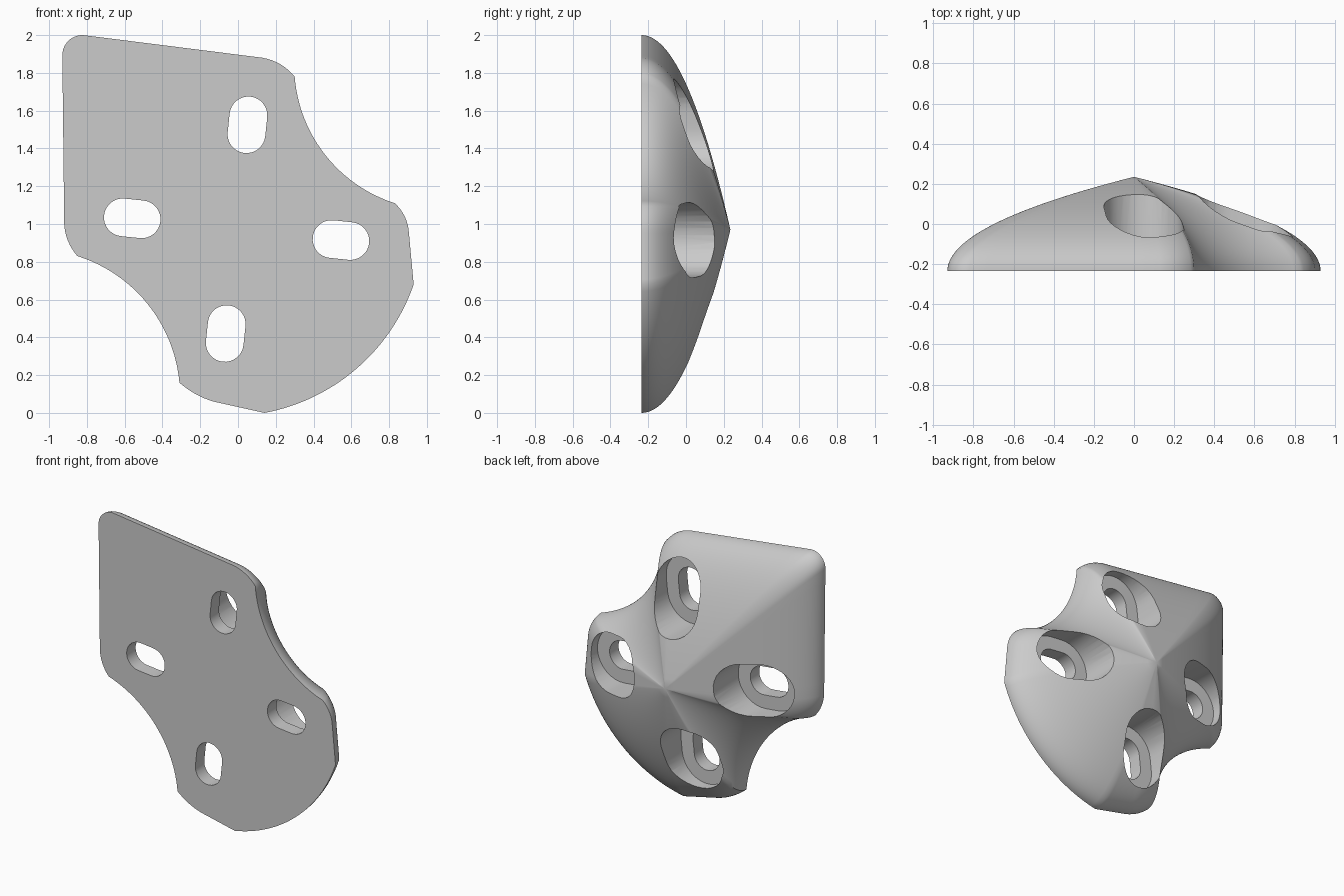
import bpy, bmesh, math
from mathutils import Vector, Matrix
from mathutils.geometry import intersect_line_line_2d

if "Cube" in bpy.data.objects:
    bpy.data.objects.remove(bpy.data.objects["Cube"])

BACK, APEX_Y = -0.235, 0.235
APEX = Vector((0.0, 0.97))

grey = bpy.data.materials.new("plain grey")
grey.use_nodes = True
grey.diffuse_color = (0.6, 0.6, 0.6, 1)
grey.node_tree.nodes["Principled BSDF"].inputs["Base Color"].default_value = (0.6, 0.6, 0.6, 1)


def arc(a, m, b, n):
    """Points of the circle through a, m and b, running from a to b."""
    a, m, b = Vector(a), Vector(m), Vector(b)
    p, q = (a + m) / 2, (m + b) / 2
    u, v = (m - a).orthogonal() * 50, (b - m).orthogonal() * 50
    c = intersect_line_line_2d(p - u, p + u, q - v, q + v)
    turn = (b - c).angle_signed(a - c)
    if (m - a).cross(b - m) * turn < 0:
        turn -= math.copysign(math.tau, turn)
    return [c + Matrix.Rotation(turn * i / n, 2) @ (a - c) for i in range(n + 1)]


def line(a, b, n):
    """Inner points of a straight side."""
    return [Vector(a).lerp(Vector(b), i / n) for i in range(1, n)]


def make_object(name, bm):
    bmesh.ops.recalc_face_normals(bm, faces=bm.faces)
    mesh = bpy.data.meshes.new(name)
    bm.to_mesh(mesh)
    bm.free()
    mesh.materials.append(grey)
    obj = bpy.data.objects.new(name, mesh)
    bpy.context.collection.objects.link(obj)
    return obj


# Outline of the flat mounting face, as arcs joined by straight sides
arcs = [
    arc((-0.93, 1.89), (-0.90, 1.968), (-0.82, 2.0), 10),
    arc((0.13, 1.88), (0.225, 1.845), (0.30, 1.78), 8),
    arc((0.30, 1.78), (0.463, 1.364), (0.83, 1.11), 24),
    arc((0.83, 1.11), (0.88, 1.045), (0.905, 0.95), 8),
    arc((0.93, 0.68), (0.64, 0.245), (0.14, 0.0), 28),
    arc((-0.13, 0.06), (-0.225, 0.10), (-0.31, 0.16), 8),
    arc((-0.31, 0.16), (-0.478, 0.576), (-0.85, 0.83), 24),
    arc((-0.85, 0.83), (-0.90, 0.91), (-0.92, 1.0), 8),
]
outline = []
for i, points in enumerate(arcs):
    outline += points
    start = arcs[(i + 1) % len(arcs)][0]
    if (start - points[-1]).length < 0.001:
        outline.pop()
    else:
        outline += line(points[-1], start, 10)

# Body: the outline shrinks towards the peak along a parabola
bm = bmesh.new()
rings = []
STEPS = 28
for k in range(STEPS):
    t = k / STEPS
    y = BACK + (APEX_Y - BACK) * t
    ring = [APEX + (p - APEX) * (1 - t * t) for p in outline]
    rings.append([bm.verts.new((p.x, y, p.y)) for p in ring])
bm.faces.new(rings[0])
count = len(outline)
for low, high in zip(rings, rings[1:]):
    for i in range(count):
        j = (i + 1) % count
        bm.faces.new((low[i], low[j], high[j], high[i]))
peak = bm.verts.new((APEX.x, APEX_Y, APEX.y))
for i in range(count):
    bm.faces.new((rings[-1][i], rings[-1][(i + 1) % count], peak))
body = make_object("hold_body", bm)


def slot_cutter(name, centre, angle, radius, y0, y1):
    """Upright-ended slot prism running along y."""
    bm = bmesh.new()
    loop = []
    for end in (0, 1):
        for i in range(17):
            a = math.pi * (i / 16 + end) - math.pi / 2
            p = Vector((radius * math.cos(a) + (0.05, -0.05)[end], radius * math.sin(a)))
            p = Matrix.Rotation(angle, 2) @ p + Vector(centre)
            loop.append(bm.verts.new((p.x, y0, p.y)))
    face = bm.faces.new(loop)
    top = bmesh.ops.extrude_face_region(bm, geom=[face])["geom"]
    bmesh.ops.translate(bm, verts=[v for v in top if isinstance(v, bmesh.types.BMVert)],
                        vec=(0, y1 - y0, 0))
    return make_object(name, bm)


# Four bolt slots, each with a wider counterbore from the domed side
cutters = []
tilt = math.radians(-6)
for name, centre, turn in (("upper", (0.05, 1.525), math.pi / 2),
                           ("lower", (-0.065, 0.42), math.pi / 2),
                           ("right", (-0.56, 1.03), 0),
                           ("left", (0.545, 0.915), 0)):
    cutters.append(slot_cutter(name + "_slot_cutter", centre, turn + tilt, 0.1, -0.4, 0.5))
    cutters.append(slot_cutter(name + "_bore_cutter", centre, turn + tilt, 0.195, BACK + 0.1, 0.6))

bpy.ops.object.select_all(action="DESELECT")
body.select_set(True)
bpy.context.view_layer.objects.active = body
for cutter in cutters:
    cut = body.modifiers.new("cut", "BOOLEAN")
    cut.operation = "DIFFERENCE"
    cut.solver = "EXACT"
    cut.object = cutter
    bpy.ops.object.modifier_apply(modifier=cut.name)
    bpy.data.objects.remove(cutter)

bpy.ops.object.shade_smooth_by_angle(angle=math.radians(40))
